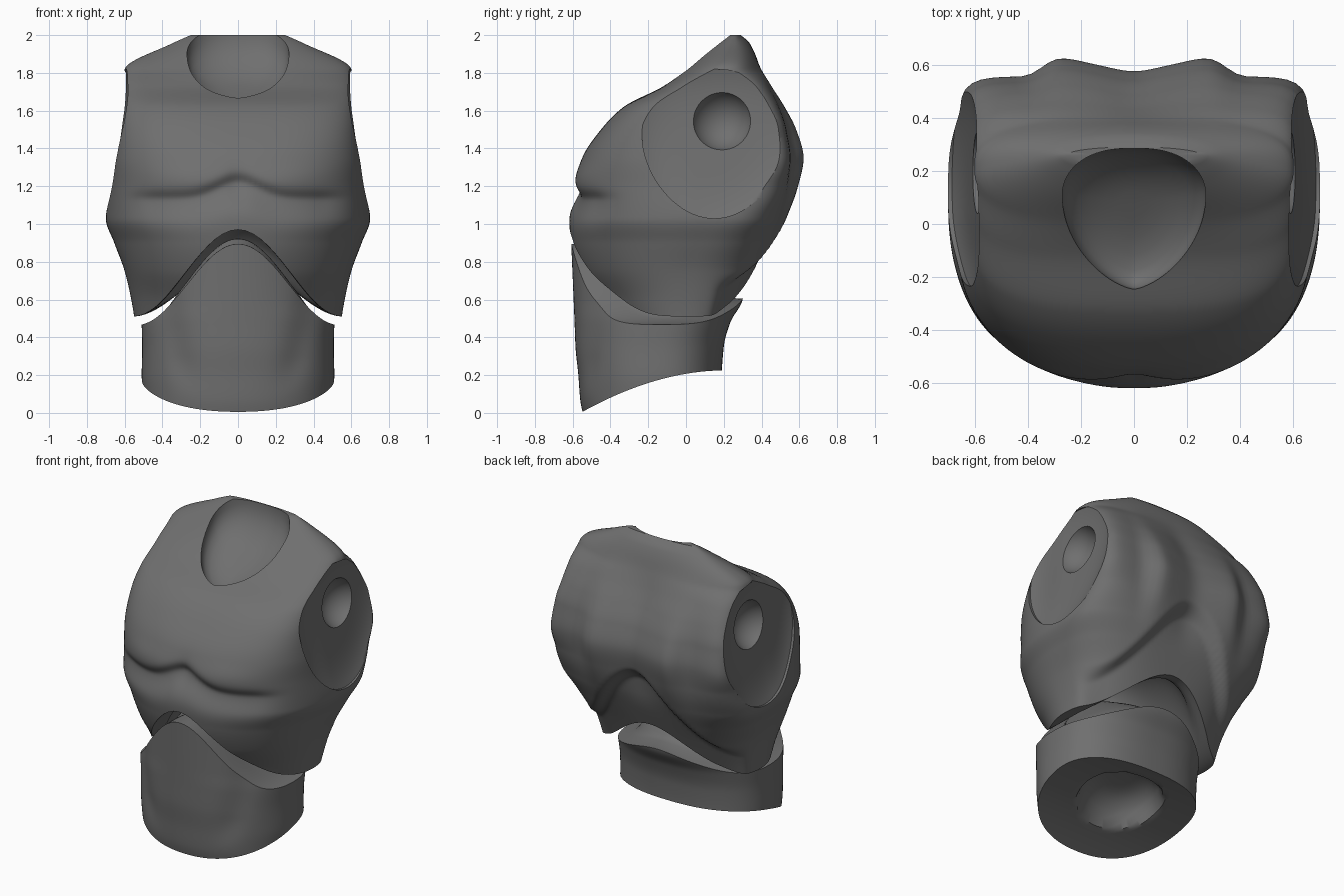
import bpy, bmesh, math
from math import pi, cos, sin, exp

if "Cube" in bpy.data.objects:
    bpy.data.objects.remove(bpy.data.objects["Cube"])

grey = bpy.data.materials.new("dark grey")
grey.diffuse_color = (0.16, 0.16, 0.16, 1)
grey.use_nodes = True
grey.node_tree.nodes["Principled BSDF"].inputs["Base Color"].default_value = grey.diffuse_color


def loft(name, rings):
    """Closed solid skinned through equal-length rings of points."""
    bm = bmesh.new()
    vs = [[bm.verts.new(p) for p in r] for r in rings]
    n = len(rings[0])
    for a, b in zip(vs, vs[1:]):
        for i in range(n):
            j = (i + 1) % n
            bm.faces.new((a[i], a[j], b[j], b[i]))
    for r in (vs[0], vs[-1]):
        c = bm.verts.new(sum((v.co for v in r), r[0].co * 0) / n)
        for i in range(n):
            bm.faces.new((r[i], r[(i + 1) % n], c))
    bmesh.ops.recalc_face_normals(bm, faces=bm.faces)
    me = bpy.data.meshes.new(name)
    bm.to_mesh(me)
    bm.free()
    me.materials.append(grey)
    ob = bpy.data.objects.new(name, me)
    bpy.context.collection.objects.link(ob)
    return ob


def cut(ob, cutter):
    mod = ob.modifiers.new("cut", 'BOOLEAN')
    mod.operation, mod.solver, mod.object = 'DIFFERENCE', 'EXACT', cutter
    bpy.ops.object.select_all(action='DESELECT')
    bpy.context.view_layer.objects.active = ob
    ob.select_set(True)
    bpy.ops.object.modifier_apply(modifier=mod.name)
    bpy.data.objects.remove(cutter)


def sample(rows, z):
    """Smooth, overshoot-free interpolation of a table keyed by height."""
    k = 0
    while k < len(rows) - 2 and z > rows[k + 1][0]:
        k += 1

    def slope(i, c):
        return (rows[i + 1][c] - rows[i][c]) / (rows[i + 1][0] - rows[i][0])

    def tangent(i, c):
        if i == 0 or i == len(rows) - 1:
            return slope(min(i, len(rows) - 2), c)
        a, b = slope(i - 1, c), slope(i, c)
        return 2 * a * b / (a + b) if a * b > 0 else 0
    h = rows[k + 1][0] - rows[k][0]
    t = min(1, max(0, (z - rows[k][0]) / h))
    return [(2*t**3 - 3*t*t + 1) * rows[k][c] + (t**3 - 2*t*t + t) * h * tangent(k, c)
            + (3*t*t - 2*t**3) * rows[k + 1][c] + (t**3 - t*t) * h * tangent(k + 1, c)
            for c in range(1, len(rows[0]))]


def body(name, rows, steps, sculpt, n=160):
    """Stack of superellipse sections: z, half width, front, back, middle, exponents."""
    z0, z1 = rows[0][0], rows[-1][0]
    rings = []
    for s in range(steps + 1):
        z = z0 + (z1 - z0) * s / steps
        w, yf, yb, yc, nf, nb = sample(rows, z)
        ring = []
        for i in range(n):
            t = 2 * pi * (i + 0.5) / n
            c, q = cos(t), sin(t)
            e, d = (nb, yb - yc) if q > 0 else (nf, yc - yf)
            r = (abs(c)**e + abs(q)**e) ** (-1 / e)
            x, y = w * r * c, yc + d * r * q
            ring.append((x, y + sculpt(x, y, z, q), z))
        rings.append(ring)
    return loft(name, rings)


def bell(x, w):
    return 0.5 * (1 + cos(pi * min(1, abs(x) / w)))


def gauss(x, w):
    return exp(-(x / w) ** 2)


def step(a, b, x):
    t = min(1, max(0, (x - a) / (b - a)))
    return t * t * (3 - 2 * t)


def polar_cutter(height, far, cy=0.0, r=0.85, n=96, steps=40):
    """Solid bounded by the surface z = height(x, y) and a far plane."""
    pts = [[(r * s / steps * cos(2*pi*i/n), cy + r * s / steps * sin(2*pi*i/n))
            for i in range(n)] for s in range(steps, 0, -1)]
    rings = [[(x, y, far) for x, y in pts[0]]]
    rings += [[(x, y, height(x, y)) for x, y in ring] for ring in pts]
    return loft("cutter", rings)


def dome(x, y, cy, rx, ry, h):
    k = 1 - (x / rx) ** 2 - ((y - cy) / ry) ** 2
    return h * (1 - (1 - k) ** 2) * step(0, 0.3, k) if k > 0 else 0


# ---- Chest: sections, then pectorals, shoulder blades and lower back panel
chest_rows = [
    (0.45, 0.54, -0.38, 0.30, 0.00, 2.0, 2.3),
    (0.60, 0.565, -0.47, 0.36, 0.00, 2.0, 2.5),
    (0.75, 0.60, -0.56, 0.42, 0.00, 2.1, 2.7),
    (0.90, 0.655, -0.605, 0.48, 0.05, 2.2, 3.0),
    (1.03, 0.70, -0.62, 0.53, 0.10, 2.4, 3.6),
    (1.20, 0.675, -0.595, 0.58, 0.0, 2.4, 7.0),
    (1.35, 0.66, -0.55, 0.605, -0.05, 2.5, 12.0),
    (1.50, 0.643, -0.45, 0.57, -0.03, 2.8, 12.0),
    (1.62, 0.63, -0.33, 0.515, 0.03, 3.0, 9.0),
    (1.73, 0.615, -0.12, 0.45, 0.14, 3.4, 6.0),
    (1.82, 0.60, 0.0, 0.40, 0.20, 2.4, 2.8),
    (1.96, 0.34, 0.15, 0.335, 0.25, 2.0, 2.2),
    (2.00, 0.25, 0.215, 0.29, 0.26, 2.0, 2.0)]


def chest_sculpt(x, y, z, q):
    if q < 0:
        f = step(0, 0.7, -q)
        crease = 1.125 + 0.09 * gauss(x, 0.15)
        u = z - crease
        g = 0.04 * gauss(u, 0.045 if u > 0 else 0.11) * (1 - step(0.42, 0.64, abs(x)))
        g += 0.012 * gauss(x, 0.05) * gauss(z - 1.2, 0.1)
        g -= 0.012 * gauss(z - 1.25, 0.07) * gauss(abs(x) - 0.3, 0.2)
        return f * g
    f = step(0.3, 0.75, q)
    mid = gauss(z - 1.35, 0.28)
    g = mid * (0.018 * gauss(abs(x) - 0.27, 0.09) - 0.05 * step(0.28, 0.42, abs(x)))
    g -= 0.03 * gauss(x, 0.12) * step(0.9, 1.2, z) * (1 - step(1.6, 1.9, z))
    arch = 0.69 + 0.50 * bell(x, 0.55)
    return f * (g - 0.06 * (1 - step(arch - 0.05, arch + 0.05, z)))


chest = body("chest", chest_rows, 124, chest_sculpt)


# Arched underside with a hollow inside
def chest_under(x, y):
    b = step(-0.45, 0.4, y)
    return 0.51 + (0.46 - 0.17 * b) * bell(x, 0.56) + dome(x, y, -0.05, 0.45, 0.37, 0.16)


cut(chest, polar_cutter(chest_under, -0.5))

# Dished arm openings with a round socket
for side in (-1, 1):
    rings = []
    for s in [None] + [1 - k / 16 for k in range(16)]:
        r = 1 if s is None else s
        ring = []
        for i in range(72):
            t = 2 * pi * i / 72
            y = 0.15 + 0.38 * r * cos(t) + 0.05 * r * r * sin(t) * cos(t)
            z = 1.425 + 0.395 * r * sin(t)
            face = 0.685 - 0.12 * (z - 1.03) - 0.035 * (1 - r ** 4)
            face -= 0.02 * step(0.25, -0.25, y) if y > 0.25 else 0.02 * step(0.05, -0.25, y)
            ring.append((side * (0.9 if s is None else face), y, z))
        rings.append(ring)
    cut(chest, loft("cutter", rings))
    bpy.ops.mesh.primitive_uv_sphere_add(segments=40, ring_count=24, radius=0.165,
                                         location=(side * 0.655, 0.19, 1.55))
    cut(chest, bpy.context.object)

# Teardrop neck bowl
neck = []
for s, drop in ((1, -0.5), (1, 0.0), (0.97, 0.04), (0.9, 0.075), (0.78, 0.105),
                (0.6, 0.13), (0.4, 0.145), (0.2, 0.15)):
    ring = []
    for i in range(72):
        c, q = cos(2 * pi * (i + 0.5) / 72), sin(2 * pi * (i + 0.5) / 72)
        x = math.copysign(0.27 * abs(c) ** (1.35 if q < 0 else 0.8), c)
        y = 0.11 + (0.175 if q > 0 else 0.355) * q
        x, y = x * s, 0.08 + (y - 0.08) * s
        ring.append((x, y, 1.655 + 0.62 * (y + 0.245) - drop))
    neck.append(ring)
cut(chest, loft("cutter", neck))

# ---- Abdomen: waist section with a curved front panel
waist_rows = [
    (-0.05, 0.49, -0.535, 0.19, -0.15, 2.2, 2.4),
    (0.07, 0.50, -0.56, 0.19, -0.15, 2.2, 2.4),
    (0.20, 0.51, -0.57, 0.19, -0.15, 2.2, 2.4),
    (0.35, 0.507, -0.585, 0.20, -0.15, 2.2, 2.4),
    (0.48, 0.51, -0.59, 0.235, -0.15, 2.2, 2.4),
    (0.60, 0.51, -0.595, 0.30, -0.15, 2.1, 2.3),
    (0.95, 0.51, -0.61, 0.34, -0.15, 2.0, 2.3)]


def waist_sculpt(x, y, z, q):
    return (0.018 * gauss(abs(x) - 0.24 - 0.25 * z, 0.08)
            * step(0.1, 0.5, -q) * step(0.08, 0.3, z))


abdomen = body("abdomen", waist_rows, 60, waist_sculpt)


def waist_top(x, y):
    b = step(-0.5, 0.3, y)
    return 0.465 + (0.43 - 0.29 * b) * bell(x, 0.54) + dome(x, y, -0.13, 0.42, 0.32, 0.07)


def waist_bottom(x, y):
    u = (0.2 - y) / 0.74
    return 0.225 - 0.215 * max(0, u) ** 1.9 + dome(x, y, -0.13, 0.29, 0.24, 0.14)


cut(abdomen, polar_cutter(waist_top, 1.5, -0.13))
cut(abdomen, polar_cutter(waist_bottom, -0.5, -0.13))

for ob in (chest, abdomen):
    bpy.ops.object.select_all(action='DESELECT')
    bpy.context.view_layer.objects.active = ob
    ob.select_set(True)
    bpy.ops.object.shade_smooth_by_angle(angle=math.radians(40))
